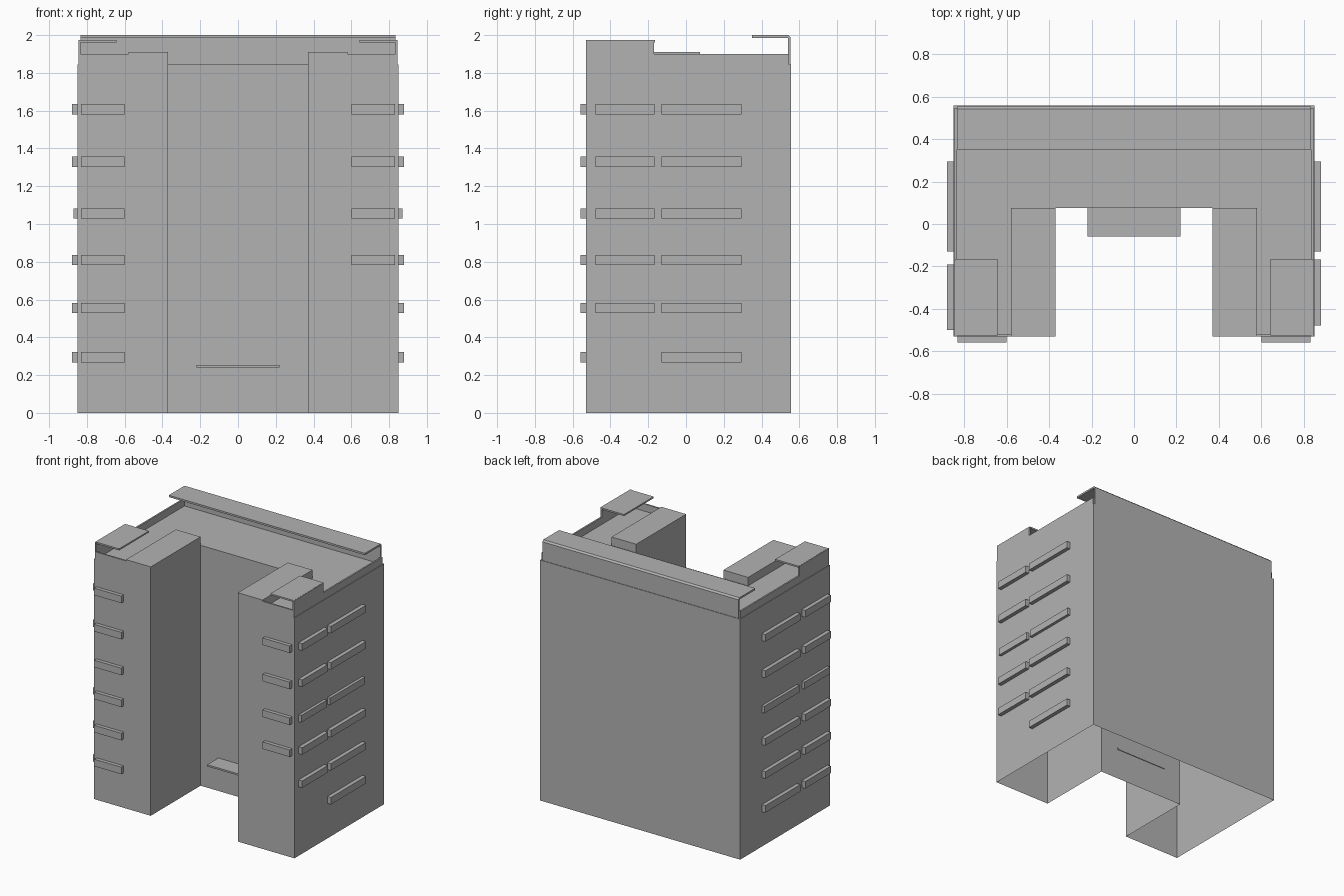
import bpy
import bmesh

cube = bpy.data.objects.get("Cube")
if cube:
    bpy.data.objects.remove(cube, do_unlink=True)

# One plain concrete colour for the whole building
GREY = (0.45, 0.45, 0.45, 1.0)
concrete = bpy.data.materials.new("concrete_grey")
concrete.use_nodes = True
concrete.diffuse_color = GREY
concrete.node_tree.nodes["Principled BSDF"].inputs["Base Color"].default_value = GREY

ROOF = 1.845
FRONT, BACK, SIDE = -0.53, 0.557, 0.85
INNER, COURT = 0.37, 0.075


def finish(name, bm):
    bmesh.ops.recalc_face_normals(bm, faces=bm.faces)
    mesh = bpy.data.meshes.new(name)
    bm.to_mesh(mesh)
    bm.free()
    mesh.materials.append(concrete)
    obj = bpy.data.objects.new(name, mesh)
    bpy.context.collection.objects.link(obj)
    return obj


def prism(name, points, offset, open_base=False):
    """Extrude a flat outline along an offset."""
    bm = bmesh.new()
    base = bm.faces.new([bm.verts.new(p) for p in points])
    result = bmesh.ops.extrude_face_region(bm, geom=[base], use_keep_orig=True)
    moved = [v for v in result["geom"] if isinstance(v, bmesh.types.BMVert)]
    bmesh.ops.translate(bm, verts=moved, vec=offset)
    bmesh.ops.recalc_face_normals(bm, faces=bm.faces)
    if open_base:
        bmesh.ops.delete(bm, geom=[base], context='FACES_ONLY')
    return finish(name, bm)


def box(name, xs, ys, zs):
    (x0, x1), (y0, y1), (z0, z1) = sorted(xs), ys, zs
    outline = [(x0, y0, z0), (x1, y0, z0), (x1, y1, z0), (x0, y1, z0)]
    return prism(name, outline, (0, 0, z1 - z0))


# U-shaped hollow tower, open underneath
outline = [(-SIDE, FRONT), (-INNER, FRONT), (-INNER, COURT), (INNER, COURT),
           (INNER, FRONT), (SIDE, FRONT), (SIDE, BACK), (-SIDE, BACK)]
prism("tower_walls", [(x, y, 0) for x, y in outline], (0, 0, ROOF), open_base=True)

# Entrance canopy in the courtyard
box("entrance_canopy", (-0.22, 0.22), (-0.06, COURT + 0.005), (0.24, 0.253))

# Back parapet with its overhanging roof lip and bevelled corner
profile = [(0.553, ROOF), (0.553, 1.988), (0.541, 2.0), (0.35, 2.0),
           (0.35, 1.986), (0.541, 1.986), (0.541, ROOF)]
prism("back_parapet", [(-0.833, y, z) for y, z in profile], (1.666, 0, 0))

for s, side in ((1, "left"), (-1, "right")):
    # Raised roof block along the inside of each wing
    box(side + "_wing_block", (s * INNER, s * 0.58), (FRONT, COURT), (ROOF, 1.91))
    # Parapets, the side one stepping up towards the front
    box(side + "_side_parapet", (s * 0.833, s * 0.845), (-0.17, 0.545), (ROOF, 1.9))
    box(side + "_raised_parapet", (s * 0.833, s * 0.845), (FRONT, -0.17), (ROOF, 1.973))
    box(side + "_front_parapet", (s * 0.58, s * 0.833), (FRONT, FRONT + 0.012), (ROOF, 1.9))
    # Corner roof plate
    box(side + "_corner_plate", (s * 0.642, s * 0.84), (-0.525, -0.165), (1.962, 1.974))

# Balconies, row by row from the top
ROWS = (1.608, 1.33, 1.055, 0.81, 0.555, 0.295)
for row, z in enumerate(ROWS):
    heights = (z - 0.027, z + 0.027)
    reach = 0.872 if row == 2 else 0.88
    for s, side in ((1, "left"), (-1, "right")):
        if s < 0 or row < 4:
            box(f"{side}_front_balcony_{row}", (s * 0.6, s * 0.83),
                (-0.558, FRONT), heights)
        box(f"{side}_rear_balcony_{row}", (s * SIDE, s * reach), (-0.13, 0.295), heights)
        if s < 0 or row < 5:
            shift = -0.022 if s < 0 else 0
            box(f"{side}_fore_balcony_{row}", (s * SIDE, s * reach),
                (-0.478 + shift, -0.168 + shift), heights)
